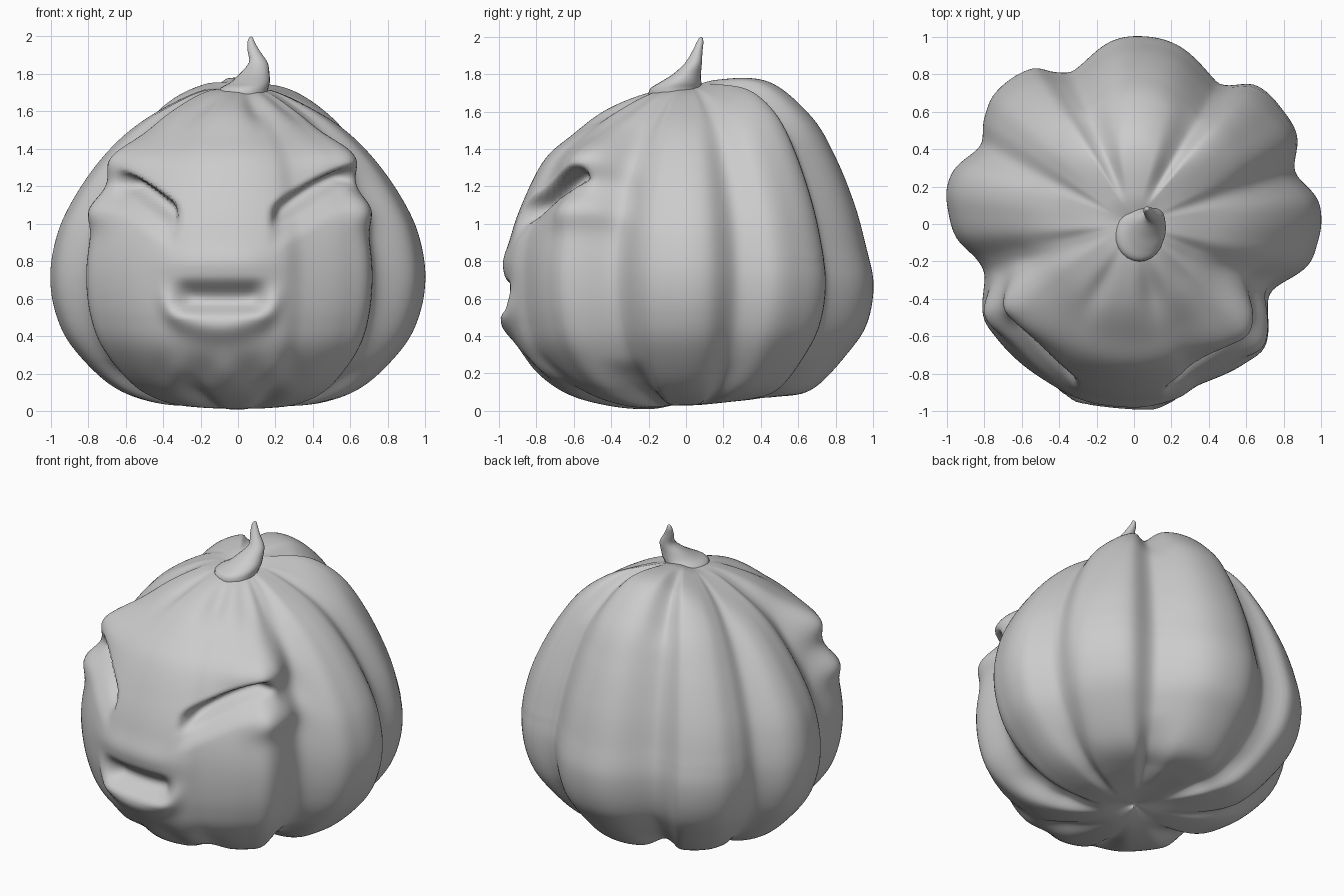
import bpy, bmesh, math
from math import sin, cos, pi, exp

if "Cube" in bpy.data.objects:
    bpy.data.objects.remove(bpy.data.objects["Cube"])

skin = bpy.data.materials.new("plain_grey")
skin.diffuse_color = (0.6, 0.6, 0.6, 1)
skin.use_nodes = True
skin.node_tree.nodes["Principled BSDF"].inputs["Base Color"].default_value = skin.diffuse_color

# Lobed plan outline of the pumpkin (x, y), counterclockwise
OUTLINE = [(1.0, 0.02), (0.98, 0.13), (0.86, 0.28), (0.87, 0.47), (0.80, 0.60), (0.65, 0.74),
           (0.50, 0.74), (0.44, 0.76), (0.24, 0.95), (0.07, 1.0), (-0.11, 0.98), (-0.32, 0.82),
           (-0.42, 0.81), (-0.54, 0.83), (-0.74, 0.70), (-0.80, 0.56), (-0.82, 0.42), (-0.96, 0.29),
           (-1.0, 0.18), (-0.99, 0.06), (-0.95, -0.07), (-0.84, -0.19), (-0.80, -0.28),
           (-0.81, -0.50), (-0.74, -0.62), (-0.4, -0.9), (-0.1, -0.98), (0.24, -0.95),
           (0.36, -0.88), (0.60, -0.76), (0.71, -0.66), (0.72, -0.42), (0.76, -0.34),
           (0.93, -0.22), (0.98, -0.1)]
# Vertical profiles (relative radius, height), bottom to top
SIDE = [(0, .07), (.25, .03), (.48, .05), (.68, .14), (.88, .34), (.97, .52), (1, .72),
        (.97, .92), (.90, 1.09), (.77, 1.29), (.60, 1.48), (.42, 1.61), (.20, 1.71), (0, 1.72)]
BACK = [(0, .07), (.25, .07), (.48, .075), (.68, .12), (.88, .33), (.97, .48), (1, .68),
        (.96, .88), (.90, 1.10), (.80, 1.35), (.67, 1.57), (.44, 1.76), (.18, 1.77), (0, 1.72)]
FRONT = [(0, .05), (.20, .01), (.45, .03), (.68, .11), (.88, .30), (.95, .48), (.97, .72),
         (.95, .93), (.88, 1.13), (.77, 1.34), (.63, 1.47), (.45, 1.61), (.22, 1.70), (0, 1.72)]


def hermite(p0, p1, m0, m1, t):
    return ((2*t**3 - 3*t**2 + 1)*p0 + (t**3 - 2*t**2 + t)*m0
            + (3*t**2 - 2*t**3)*p1 + (t**3 - t**2)*m1)


def smooth(a, b, x):
    t = min(1, max(0, (x - a) / (b - a)))
    return t * t * (3 - 2 * t)


def bump(x, centre, width):
    return exp(-((x - centre) / width) ** 2)


def sector(phi, degrees, width):
    return bump((phi - math.radians(degrees) + pi) % (2*pi) - pi, 0, width)


polar = sorted((math.atan2(y, x) % (2*pi), math.hypot(x, y)) for x, y in OUTLINE)
knots = ([(a - 2*pi, r) for a, r in polar[-2:]] + polar + [(a + 2*pi, r) for a, r in polar[:3]])


def outline(phi):
    for i in range(1, len(knots) - 2):
        if knots[i][0] <= phi <= knots[i + 1][0]:
            (a0, r0), (a1, r1), (a2, r2), (a3, r3) = knots[i - 1:i + 3]
            h = a2 - a1
            return hermite(r1, r2, h*(r2 - r0)/(a2 - a0), h*(r3 - r1)/(a3 - a1), (phi - a1)/h)
    return 1.0


def profile(table, t):
    i = min(int(t), len(table) - 2)
    out = []
    for k in (0, 1):
        p = [table[min(max(j, 0), len(table) - 1)][k] for j in range(i - 1, i + 3)]
        out.append(hermite(p[1], p[2], (p[2] - p[0])/2, (p[3] - p[1])/2, t - i))
    return out


def face_offset(x, y, z):
    """Radial offset that sculpts the brows, eyes and mouth on the front."""
    if y > -0.15:
        return 0.0
    u = x - 0.08 * y
    a = abs(u)
    d = 0.0
    # brow corners and lower eyelid corners
    d += 0.15 * bump(a, 0.64, 0.20) * bump(z, 1.39, 0.13) * smooth(-0.18, -0.42, y)
    d += 0.075 * bump(a, 0.74, 0.13) * bump(z, 1.09, 0.10) * smooth(-0.25, -0.45, y)
    # slanted eye slits under the brow, easing out onto the lower lid
    below = 1.10 + (a - 0.27) * 0.64 - z
    along = smooth(0.23, 0.33, a) * smooth(-0.46, -0.58, y)
    slit = smooth(-0.03, 0.045, below) * (0.6*smooth(0.14, 0.07, below) + 0.4*smooth(0.26, 0.08, below))
    d -= 0.12 * along * slit
    # mouth recess with a rounded lower lip
    m = abs(u + 0.02)
    d -= 0.085 * smooth(0.29, 0.17, m) * smooth(0.50, 0.59, z) * smooth(0.72, 0.60, z)
    d += 0.055 * smooth(0.37, 0.2, m) * bump(z, 0.455 + 1.2*m*m, 0.08)
    d += 0.025 * smooth(0.45, 0.1, m) * bump(z, 0.79, 0.09)
    # soft lumps returning below the chin
    d += 0.015 * cos(u * 24) * bump(z, 0.2, 0.09) * smooth(0.5, 0.25, a)
    return d


def body_point(t, phi, radius):
    c, s = cos(phi), sin(phi)
    rs, zs = profile(SIDE, t)
    re, ze = profile(BACK if s > 0 else FRONT, t)
    rho, z = rs*c*c + re*s*s, zs*c*c + ze*s*s
    # lobes melt together towards the stem and the base
    far = 0.75 - 0.25 * smooth(0.4, 0.8, s)
    r = rho * (0.92 + (radius - 0.92) * smooth(0.15, far, rho))
    valley = smooth(0.97, 0.84, radius)
    if z > 0.8:
        # full shoulders on the rear lobes, creases over the crown
        z += (0.06*sector(phi, 45, 0.4) + 0.02*sector(phi, 135, 0.4)) * bump(rho, 0.68, 0.25)
        z -= (0.02 + 0.03*smooth(0.4, 0.8, s)) * valley * smooth(1.40, 1.62, z) * smooth(0.12, 0.4, rho)
    else:
        z += 0.05 * valley * smooth(0.3, 0.1, z) * smooth(0.2, 0.5, rho)
        z += 0.045 * (sector(phi, -72, 0.13) + sector(phi, -112, 0.13)) * bump(rho, 0.55, 0.2)
    # forehead creases
    for at, deep, width in ((-75, 0.04, 0.17), (-118, 0.025, 0.13), (-48, 0.02, 0.17)):
        z -= deep * sector(phi, at, width) * bump(rho, 0.42, 0.16) * smooth(1.2, 1.4, z)
    r += face_offset(r*c, r*s, z)
    return r*c, r*s, max(z, 0.0)


def loft(name, rings, bottom, top):
    bm = bmesh.new()
    loops = [[bm.verts.new(p) for p in ring] for ring in rings]
    lo, hi = bm.verts.new(bottom), bm.verts.new(top)
    k = len(loops[0])
    for j in range(k):
        q = (j + 1) % k
        bm.faces.new((lo, loops[0][q], loops[0][j]))
        bm.faces.new((hi, loops[-1][j], loops[-1][q]))
        for a, b in zip(loops, loops[1:]):
            bm.faces.new((a[j], a[q], b[q], b[j]))
    for f in bm.faces:
        f.smooth = True
    me = bpy.data.meshes.new(name)
    bm.to_mesh(me)
    bm.free()
    me.materials.append(skin)
    ob = bpy.data.objects.new(name, me)
    bpy.context.collection.objects.link(ob)
    return ob


# Pumpkin body with carved face
COLS, STEP = 240, 12
spokes = [(2*pi*j/COLS, outline(2*pi*j/COLS)) for j in range(COLS)]
rows = (len(SIDE) - 1) * STEP
rings = [[body_point(i/STEP, p, r) for p, r in spokes] for i in range(1, rows)]
loft("pumpkin_body", rings, (0, 0, 0.06), (0, 0, 1.72))

# Curled stem: height, centre x, centre y, half widths
STEM = [(1.64, .03, -.06, .125, .135), (1.715, .03, -.055, .13, .142), (1.755, .065, -.03, .105, .112),
        (1.80, .088, .005, .080, .075), (1.86, .108, .04, .050, .045), (1.92, .085, .06, .033, .028),
        (1.97, .07, .075, .019, .018), (1.995, .07, .08, .009, .009)]
SEG = 24
stem_rings = []
for i in range((len(STEM) - 1) * 4 + 1):
    k = min(i // 4, len(STEM) - 2)
    p = [STEM[min(max(j, 0), len(STEM) - 1)] for j in range(k - 1, k + 3)]
    z, cx, cy, rx, ry = (hermite(b, c, (c - a)/2, (d - b)/2, i/4 - k) for a, b, c, d in zip(*p))
    stem_rings.append([(cx + rx*cos(2*pi*j/SEG), cy + ry*sin(2*pi*j/SEG), z) for j in range(SEG)])
loft("stem", stem_rings, (.03, -.06, 1.64), (.07, .08, 2.0))
